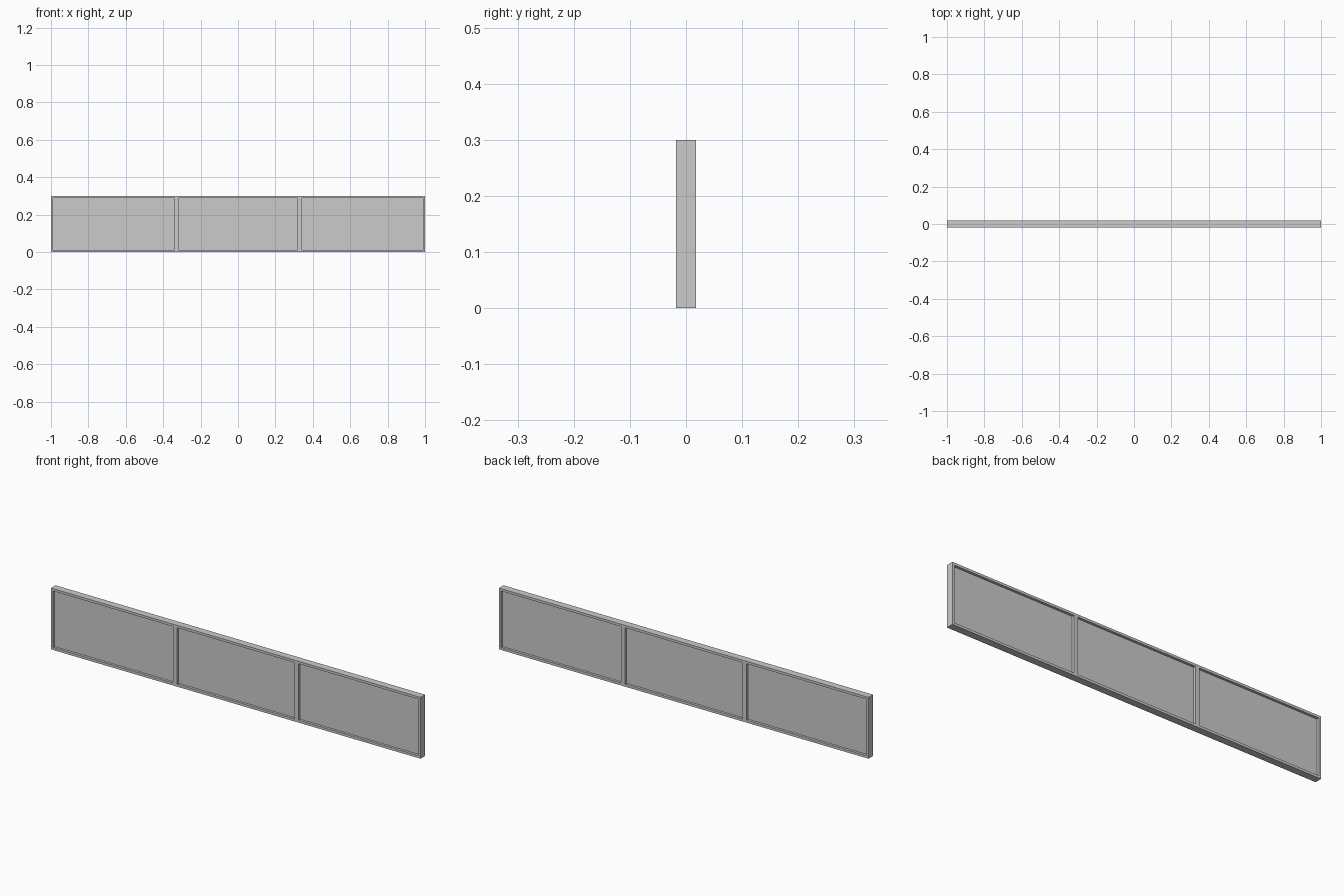
import bpy

if "Cube" in bpy.data.objects:
    bpy.data.objects.remove(bpy.data.objects["Cube"])

L, H, D = 2.0, 0.30, 0.035      # overall length, height, depth
B = 0.012                       # outer border width
DIV_X, DIV_W = 0.329, 0.022     # divider position and width
PANEL_D = 0.011                 # thickness of the recessed panels


def box(name, x0, x1, z0, z1, depth):
    """Box spanning x0..x1 and z0..z1, centred on y = 0."""
    bpy.ops.mesh.primitive_cube_add(size=1, location=((x0 + x1) / 2, 0, (z0 + z1) / 2))
    ob = bpy.context.object
    ob.name = name
    ob.scale = (x1 - x0, depth, z1 - z0)
    bpy.ops.object.transform_apply(location=False, rotation=False, scale=True)
    return ob


# Long horizontal rails
box("bottom_rail", -L / 2, L / 2, 0, B, D)
box("top_rail", -L / 2, L / 2, H - B, H, D)

# Upright end stiles and dividers between the rails
uprights = [
    ("left_stile", -L / 2, -L / 2 + B),
    ("left_divider", -DIV_X - DIV_W / 2, -DIV_X + DIV_W / 2),
    ("right_divider", DIV_X - DIV_W / 2, DIV_X + DIV_W / 2),
    ("right_stile", L / 2 - B, L / 2),
]
for name, x0, x1 in uprights:
    box(name, x0, x1, B, H - B, D)

# Thin panels filling the three bays, recessed on both faces
for name, a, b in zip(("left_panel", "middle_panel", "right_panel"), uprights, uprights[1:]):
    box(name, a[2], b[1], B, H - B, PANEL_D)
